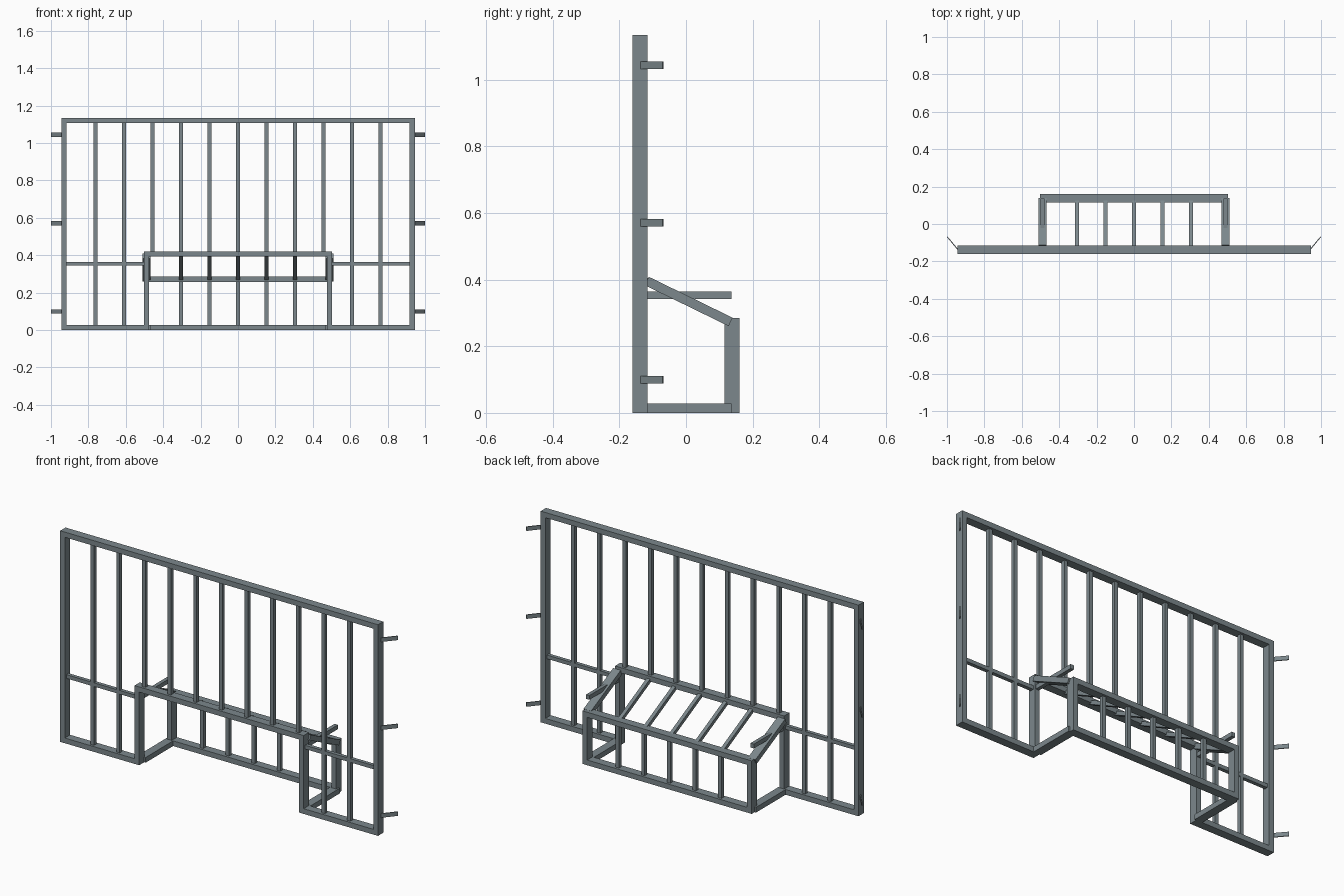
import bpy, bmesh
from mathutils import Vector, Matrix

if "Cube" in bpy.data.objects:
    bpy.data.objects.remove(bpy.data.objects["Cube"])

YB, YF = -0.138, 0.138      # main frame plane, projecting box plane
T, D, S = 0.028, 0.045, 0.02  # frame bar thickness, depth, slat size
H, X = 1.135, 0.945

# dark blue-grey painted steel
steel = bpy.data.materials.new("dark_steel")
steel.diffuse_color = (0.115, 0.14, 0.15, 1)
steel.use_nodes = True
steel.node_tree.nodes["Principled BSDF"].inputs["Base Color"].default_value = steel.diffuse_color
steel.diffuse_color = (0.20, 0.245, 0.262, 1)
steel.use_nodes = True
steel.node_tree.nodes["Principled BSDF"].inputs["Base Color"].default_value = steel.diffuse_color


def bar(name, a, b, w, h, up=(0, 0, 1)):
    """Square-ended bar from a to b: w across, h along the up direction."""
    a, b = Vector(a), Vector(b)
    d = (b - a).normalized()
    side = Vector(up).cross(d).normalized()
    top = d.cross(side)
    rot = Matrix((d, side, top)).transposed().to_4x4()
    bm = bmesh.new()
    bmesh.ops.create_cube(bm, size=1, matrix=Matrix.Translation((a + b) / 2) @ rot
                          @ Matrix.Diagonal(((b - a).length, w, h, 1)))
    me = bpy.data.meshes.new(name)
    bm.to_mesh(me)
    bm.free()
    me.materials.append(steel)
    ob = bpy.data.objects.new(name, me)
    bpy.context.collection.objects.link(ob)
    return ob


def upright(name, x, y, z0, z1, w, d):
    return bar(name, (x, y, z0), (x, y, z1), w, d, (0, 1, 0))


# long horizontal rails
bar("top_rail", (-X + T, YB, H - T / 2), (X - T, YB, H - T / 2), D, T)
bar("opening_head_rail", (-0.475, YB, 0.407), (0.475, YB, 0.407), D, T)
bar("box_bottom_rail", (-0.475, YF, T / 2), (0.475, YF, T / 2), D, T)
bar("box_top_rail", (-0.475, YF, 0.271), (0.475, YF, 0.271), D, T)

for s in (-1, 1):
    # outer frame side
    upright("side_post", s * (X - T / 2), YB, 0, H, T, D)
    bar("bottom_rail", (s * 0.503, YB, T / 2), (s * (X - T), YB, T / 2), D, T)
    bar("cross_bar", (s * 0.503, YB, 0.354), (s * (X - T), YB, 0.354), S, S)
    # opening and projecting box side
    upright("opening_post", s * 0.489, YB, 0, 0.421, T, D)
    upright("box_post", s * 0.489, YF, 0, 0.285, T, D)
    bar("box_side_rail", (s * 0.489, YB + 0.02, T / 2), (s * 0.489, 0.136, T / 2), D, T)
    bar("sloped_edge_bar", (s * 0.489, YB + 0.02, 0.396), (s * 0.489, 0.134, 0.273), D, T)
    bar("box_level_bar", (s * 0.489, YB, 0.353), (s * 0.489, 0.136, 0.353), S, 0.023)
    # bent-out fixing tabs
    for z in (0.099, 0.571, 1.044):
        bar("fixing_tab", (s * (X - 0.006), -0.14, z), (s * 0.998, -0.069, z), 0.005, 0.022)

# vertical slats
for i in range(-5, 6):
    x = i * 0.1525
    z0 = T if abs(i) > 3 else 0.415
    upright("slat", x, YB, z0, H - T, S, S)
    if abs(i) <= 2:
        upright("box_slat", x, YF, T, 0.26, S, S)
        bar("sloped_slat", (x, YB + 0.01, 0.401), (x, 0.134, 0.27), S, S)
